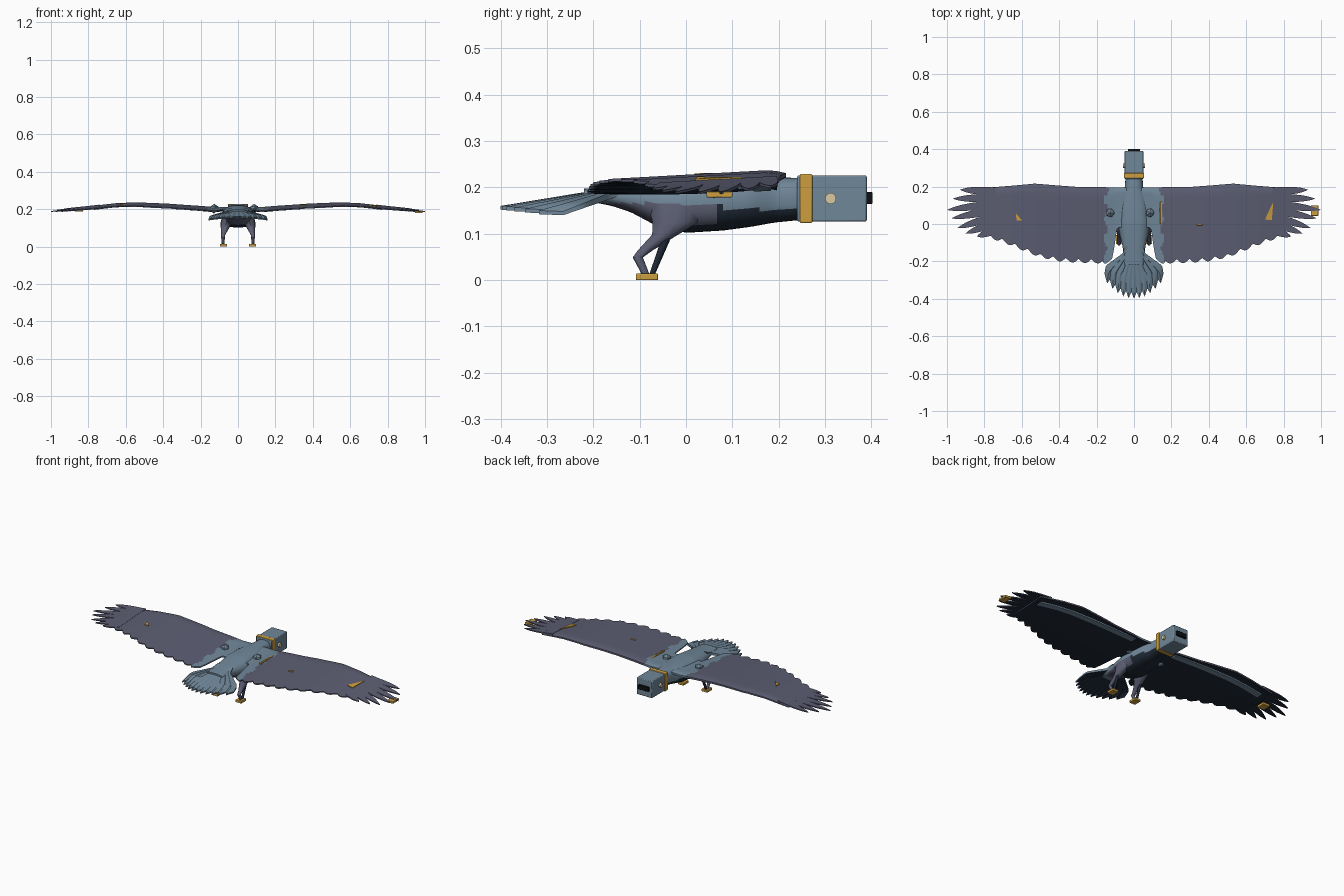
import bpy, bmesh, math
from mathutils import Vector

cube = bpy.data.objects.get("Cube")
if cube:
    bpy.data.objects.remove(cube, do_unlink=True)


def material(name, r, g, b):
    lin = lambda c: ((c + 0.055) / 1.055) ** 2.4
    m = bpy.data.materials.new(name)
    m.use_nodes = True
    m.diffuse_color = (lin(r), lin(g), lin(b), 1)
    m.node_tree.nodes["Principled BSDF"].inputs["Base Color"].default_value = m.diffuse_color
    return m


SLATE, PLUM, NAVY, GOLD, CREAM, BLACK = range(6)
MATS = [material("slate_blue", .44, .53, .60), material("plum_grey", .36, .37, .45),
        material("dark_navy", .12, .16, .21), material("gold", .80, .62, .25),
        material("cream", .85, .79, .64), material("near_black", .05, .06, .07)]


def finish(name, bm, rule, bevel=0):
    """Turn a bmesh into an object; rule gives a colour per face."""
    bmesh.ops.recalc_face_normals(bm, faces=bm.faces)
    for f in bm.faces:
        f.material_index = rule(f) if callable(rule) else rule
    me = bpy.data.meshes.new(name)
    bm.to_mesh(me)
    bm.free()
    for m in MATS:
        me.materials.append(m)
    ob = bpy.data.objects.new(name, me)
    bpy.context.collection.objects.link(ob)
    if bevel:
        mod = ob.modifiers.new("bevel", "BEVEL")
        mod.width, mod.segments = bevel, 2
    bpy.ops.object.select_all(action="DESELECT")
    ob.select_set(True)
    bpy.context.view_layer.objects.active = ob
    bpy.ops.object.shade_smooth_by_angle(angle=math.radians(40))
    return ob


def box(name, center, size, rule, bevel=0.002):
    bm = bmesh.new()
    bmesh.ops.create_cube(bm, size=1)
    for v in bm.verts:
        v.co = Vector(center) + Vector(a * b for a, b in zip(v.co, size))
    return finish(name, bm, rule, bevel)


def sheet(name, top, thick, nu, nv, rule):
    """Closed sheet: top(u, v) is the upper surface, thick(u, v) its depth."""
    bm = bmesh.new()
    layers = []
    for side in (0, 1):
        layers.append([[bm.verts.new(Vector(top(i / nu, j / nv)) -
                        Vector((0, 0, side * thick(i / nu, j / nv))))
                        for j in range(nv + 1)] for i in range(nu + 1)])
    for g in layers:
        for i in range(nu):
            for j in range(nv):
                bm.faces.new((g[i][j], g[i + 1][j], g[i + 1][j + 1], g[i][j + 1]))
    rim = [(i, 0) for i in range(nu)] + [(nu, j) for j in range(nv)]
    rim += [(i, nv) for i in range(nu, 0, -1)] + [(0, j) for j in range(nv, 0, -1)]
    t, b = layers
    for (i, j), (k, l) in zip(rim, rim[1:] + rim[:1]):
        bm.faces.new((t[i][j], t[k][l], b[k][l], b[i][j]))
    return finish(name, bm, rule)


def loft(name, rings, rule):
    bm = bmesh.new()
    loops = [[bm.verts.new(p) for p in r] for r in rings]
    n = len(loops[0])
    for a, b in zip(loops, loops[1:]):
        for k in range(n):
            bm.faces.new((a[k], a[(k + 1) % n], b[(k + 1) % n], b[k]))
    bm.faces.new(loops[0])
    bm.faces.new(loops[-1])
    return finish(name, bm, rule)


def interp(table, x):
    """Piecewise linear lookup returning a tuple."""
    if x <= table[0][0]:
        return table[0][1:]
    for a, b in zip(table, table[1:]):
        if x <= b[0]:
            t = (x - a[0]) / (b[0] - a[0])
            return tuple(p + (q - p) * t for p, q in zip(a[1:], b[1:]))
    return table[-1][1:]


# Body: rows of y, bottom, top, half width
BODY = [(-.22, .172, .197, .05), (-.16, .16, .203, .056), (-.12, .147, .208, .061),
        (-.06, .115, .214, .075), (0, .102, .22, .085), (.08, .107, .222, .08),
        (.14, .115, .222, .07), (.19, .124, .222, .05), (.25, .13, .22, .045)]


def body_ring(y, n=32):
    lo, hi, w = interp(BODY, y)
    ring = []
    for k in range(n):
        a = 2 * math.pi * k / n
        c, s = math.cos(a), math.sin(a)
        ring.append((w * math.copysign(abs(c) ** .75, c), y,
                     (lo + hi) / 2 + (hi - lo) / 2 * math.copysign(abs(s) ** .85, s)))
    return ring


def body_colour(f):
    c = f.calc_center_median()
    if c.z > (.165 if c.y < .08 else .152):
        return SLATE
    return PLUM if c.y < .07 and c.z > .118 else NAVY


loft("body", [body_ring(-.22 + .47 * i / 36) for i in range(37)], body_colour)


# Tail fan with pointed feather ends
def tail_top(u, v):
    s = 2 * u - 1
    w = interp([(0, .05), (.25, .06), (.45, .1), (.7, .15), (1, .158)], v)[0]
    notch = abs((u * 11) % 1 - .5) * 2
    end = -.4 + .1 * s * s + .035 * notch
    return (s * w, -.12 + (end + .12) * v, .206 - .046 * v - .012 * s * s * v)


def upper(colour):
    return lambda f: colour if f.normal.z > -.3 else NAVY


sheet("tail", tail_top, lambda u, v: .016 - .008 * v, 66, 12, upper(SLATE))

# Wing outline and height along the span
RISE = [(.0, .21), (.1, .207), (.2, .215), (.38, .227), (.55, .233), (.66, .228), (.8, .211), (1, .191)]
LEAD = [(0, .195), (.3, .198), (.42, .207), (.53, .216), (.65, .205), (.8, .193)]
TRAIL = [(.09, -.02), (.1, -.09), (.115, -.185), (.15, -.212), (.3, -.208), (.4, -.2),
         (.5, -.18), (.6, -.14), (.7, -.1), (.82, -.06)]
TIPS = [(.93, .183), (.968, .135), (1, .075), (.975, .03), (.945, -.022), (.9, -.05), (.84, -.066)]


def wing_z(x, y):
    return interp(RISE, x)[0] + .055 * (y - .1)


def wing_colour(f):
    if f.normal.z < -.2:
        return NAVY
    c = f.calc_center_median()
    return SLATE if abs(c.x) < .15 + .012 * math.sin(c.y * 60) else PLUM


for s, side in ((1, "left"), (-1, "right")):
    def wing_top(u, v):
        x = .04 + .77 * u
        back = interp(TRAIL, x)[0]
        if x > .16:
            back += .022 * (1 - abs(math.sin(math.pi * (x - .16) / .068)))
        y = interp(LEAD, x)[0] * (1 - v) + back * v
        droop = .008 * max(0, 1 - v * 8) ** 2
        return (s * x, y, wing_z(x, y) - droop)

    sheet(side + "_wing", wing_top,
          lambda u, v: .005 + .013 * math.sin(math.pi * min(1, .15 + v * .8)) * (1 - .5 * u),
          90, 18, wing_colour)

    # Separated flight feathers at the wing end
    for n, (tx, ty) in enumerate(TIPS):
        by = .175 - .212 * n / (len(TIPS) - 1)

        def feather_top(u, v):
            x = .74 + (tx - .74) * u
            w = .021 * min(1, 1.02 - u ** 4)
            y = by + (ty - by) * u ** 1.3 + w * (1 - 2 * v)
            return (s * x, y, wing_z(x, y) + .001)

        sheet(f"{side}_feather_{n + 1}", feather_top, lambda u, v: .008 - .003 * u, 10, 2, upper(PLUM))

    # Pale spar under the wing
    def spar_top(u, v):
        x = .14 + .63 * u
        y = .165 - .035 * u + .018 * (1 - 2 * v)
        return (s * x, y, wing_z(x, y) - .013 + .003 * u)

    sheet(side + "_under_spar", spar_top, lambda u, v: .009, 24, 1, SLATE)

    # Leg: rows of x, y, z and two radii, then a strut and foot
    leg = [(.055, -.015, .165, .028, .068), (.064, -.022, .125, .03, .05),
           (.07, -.045, .098, .022, .028), (.079, -.088, .064, .011, .016),
           (.08, -.104, .049, .01, .011), (.08, -.086, .01, .007, .008)]
    strut = [(.078, -.042, .092, .009, .01), (.08, -.074, .01, .006, .006)]
    for part, rows, colour in (("leg", leg, PLUM), ("leg_strut", strut, NAVY)):
        loft(f"{side}_{part}", [[(s * (x + rx * math.cos(k * math.pi / 6)),
                                  y + ry * math.sin(k * math.pi / 6), z) for k in range(12)]
                                for x, y, z, rx, ry in rows], colour)
    box(side + "_foot", (s * .078, -.084, .007), (.038, .048, .014), GOLD)

    # Shoulder stud
    bm = bmesh.new()
    bmesh.ops.create_icosphere(bm, subdivisions=1, radius=.026)
    bmesh.ops.translate(bm, verts=bm.verts, vec=(.085 if s > 0 else -.128, .06, .203))
    finish(side + "_shoulder_stud", bm, SLATE)

    # Round eye disc
    bm = bmesh.new()
    bmesh.ops.create_cone(bm, cap_ends=True, segments=20, radius1=.012, radius2=.012, depth=.01)
    for v in bm.verts:
        v.co = (s * (.055 + v.co.z), .312 + v.co.x, .176 + v.co.y)
    finish(side + "_eye_disc", bm, CREAM)

# Box head with collar and face panel
box("head", (0, .315, .176), (.1, .15, .1), SLATE, .004)
box("collar", (0, .259, .176), (.108, .027, .106), GOLD, .003)
box("face_panel", (0, .395, .177), (.066, .014, .026), BLACK)

# Gold fittings on the wings
box("left_tip_fitting", (.966, .072, .185), (.04, .056, .013), GOLD)
box("right_tip_fitting", (-.85, .07, .194), (.045, .05, .014), GOLD)
box("left_root_strip", (.145, .06, .206), (.01, .12, .014), GOLD)
box("left_mid_chip", (.35, -.003, .218), (.03, .008, .012), GOLD)
for name, pts in (("left_wing_chip", ((.745, .12), (.737, .02), (.7, .024))),
                  ("right_wing_chip", ((-.632, .058), (-.598, .018), (-.628, .02)))):
    loft(name, [[(x, y, wing_z(abs(x), y) + dz) for x, y in pts] for dz in (-.003, .004)], GOLD)
